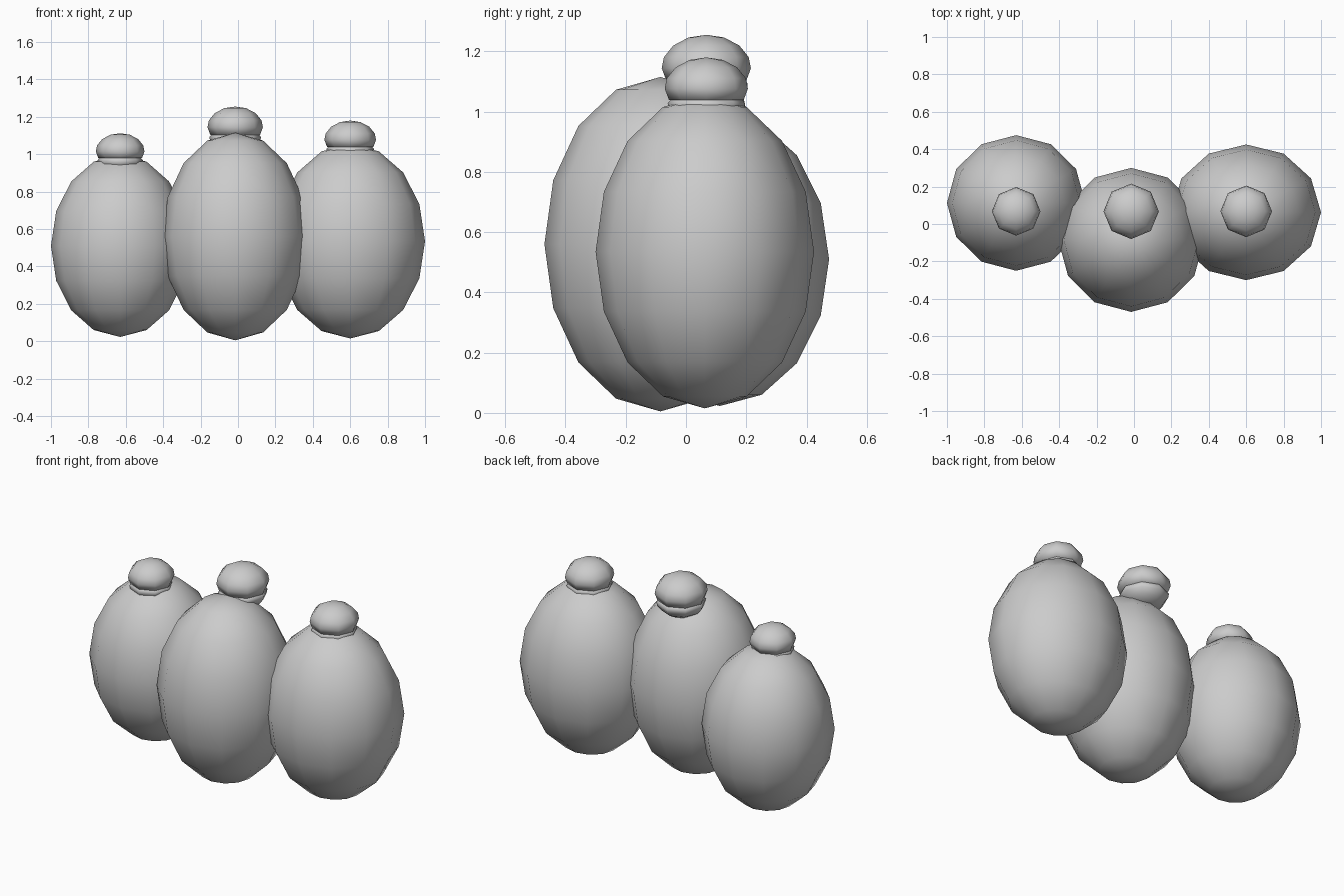
import bpy
import bmesh
import math
from mathutils import Matrix

cube = bpy.data.objects.get("Cube")
if cube:
    bpy.data.objects.remove(cube, do_unlink=True)

grey = bpy.data.materials.new("plain grey")
grey.use_nodes = True
colour = (0.6, 0.6, 0.6, 1)
grey.diffuse_color = colour
grey.node_tree.nodes["Principled BSDF"].inputs["Base Color"].default_value = colour


def add_object(name, bm, location):
    """Turn a bmesh into a smooth grey object."""
    bmesh.ops.recalc_face_normals(bm, faces=bm.faces)
    for face in bm.faces:
        face.smooth = True
    mesh = bpy.data.meshes.new(name)
    bm.to_mesh(mesh)
    bm.free()
    mesh.materials.append(grey)
    obj = bpy.data.objects.new(name, mesh)
    obj.location = location
    bpy.context.collection.objects.link(obj)
    return obj


def add_body(name, location, radii):
    """Low-poly egg-shaped body."""
    bm = bmesh.new()
    bmesh.ops.create_uvsphere(bm, u_segments=12, v_segments=8, radius=1,
                              matrix=Matrix.Diagonal((*radii, 1)))
    add_object(name, bm, location)


def add_lathe(name, location, profile, sides=8):
    """Revolve (radius, height) points about z and close both ends."""
    bm = bmesh.new()
    verts = [bm.verts.new((r, 0, z)) for r, z in profile]
    edges = [bm.edges.new(pair) for pair in zip(verts, verts[1:])]
    bmesh.ops.spin(bm, geom=verts + edges, axis=(0, 0, 1), cent=(0, 0, 0),
                   angle=math.tau, steps=sides, use_merge=True)
    bmesh.ops.remove_doubles(bm, verts=bm.verts, dist=0.0005)
    return add_object(name, bm, location)


# Outlines relative to the knob radius, measured down from its top
KNOB = [(0, 0), (0.4, -0.06), (0.74, -0.24), (0.95, -0.5),
        (1, -0.75), (0.9, -1.02), (0, -1.1)]
NECK = [(0, -0.95), (0.84, -1.0), (0.93, -1.1), (0.91, -1.25),
        (0.75, -1.45), (0.5, -1.6), (0, -1.68)]


def add_knob(side, location, radius):
    for part, outline in (("knob", KNOB), ("neck", NECK)):
        add_lathe(f"{side}_{part}", location,
                  [(r * radius, z * radius) for r, z in outline])


# Bodies: centre and radii
add_body("middle_body", (-0.015, -0.085, 0.56), (0.39, 0.385, 0.555))
add_body("left_body", (0.6, 0.0625, 0.535), (0.4, 0.3625, 0.52))
add_body("right_body", (-0.63, 0.1125, 0.51), (0.37, 0.3625, 0.487))

# Knobs and necks: top point and radius
add_knob("middle", (-0.015, 0.0675, 1.255), 0.148)
add_knob("left", (0.6, 0.0675, 1.18), 0.138)
add_knob("right", (-0.63, 0.0675, 1.112), 0.13)
